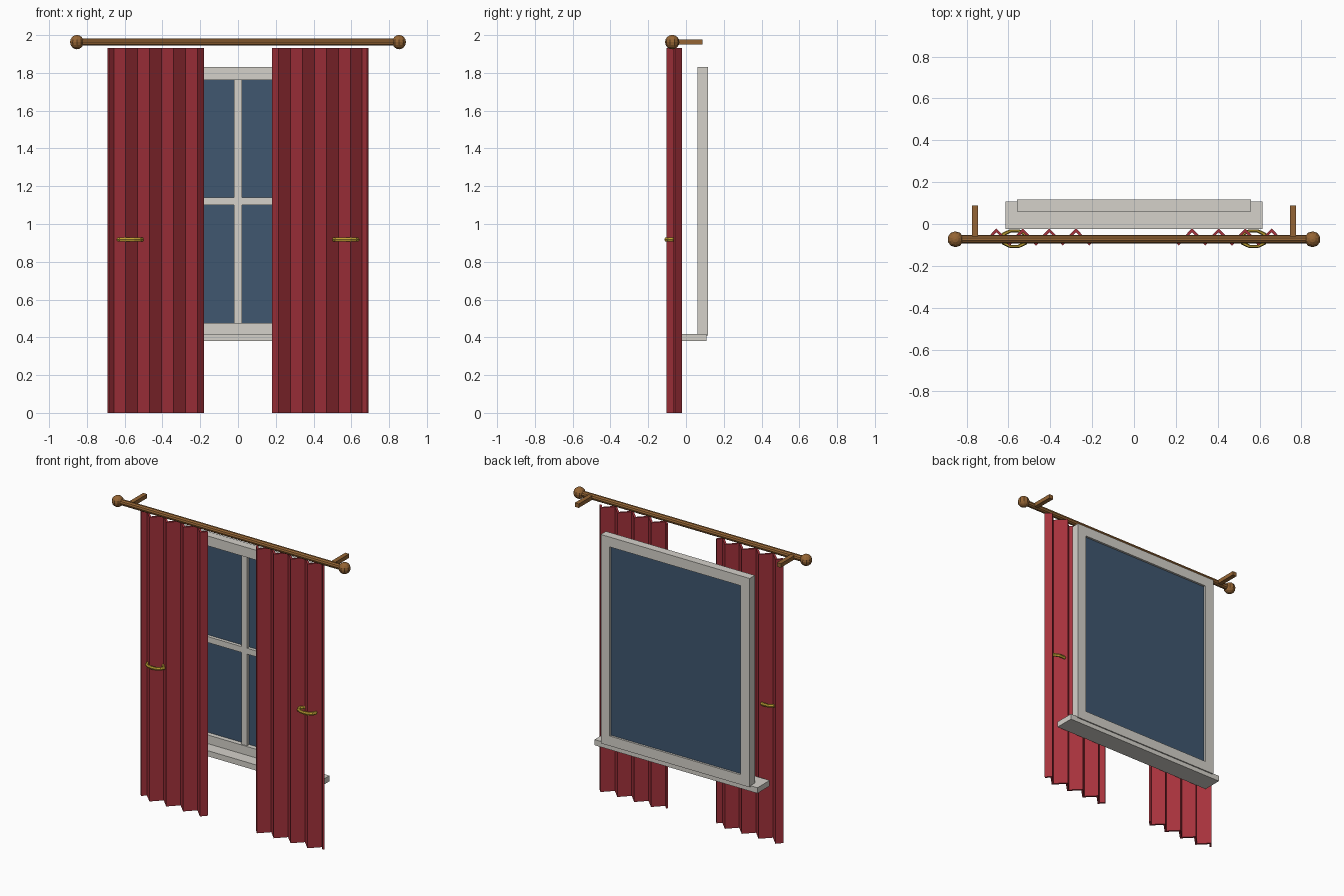
import bpy, bmesh, math
from mathutils import Matrix

if "Cube" in bpy.data.objects:
    bpy.data.objects.remove(bpy.data.objects["Cube"])


def material(name, rgb):
    m = bpy.data.materials.new(name)
    m.diffuse_color = (*rgb, 1)
    m.use_nodes = True
    m.node_tree.nodes["Principled BSDF"].inputs["Base Color"].default_value = m.diffuse_color
    return m


RED = material("curtain_red", (0.38, 0.032, 0.045))
WOOD = material("rod_wood", (0.30, 0.13, 0.035))
GOLD = material("holdback_gold", (0.53, 0.36, 0.035))
WHITE = material("frame_offwhite", (0.66, 0.64, 0.59))
GLASS = material("glass_blue", (0.05, 0.095, 0.16))


def finish(name, bm, mat):
    bmesh.ops.recalc_face_normals(bm, faces=bm.faces)
    me = bpy.data.meshes.new(name)
    bm.to_mesh(me)
    bm.free()
    me.materials.append(mat)
    ob = bpy.data.objects.new(name, me)
    bpy.context.collection.objects.link(ob)
    return ob


def add_box(bm, x0, x1, y0, y1, z0, z1):
    m = Matrix.Translation(((x0 + x1) / 2, (y0 + y1) / 2, (z0 + z1) / 2))
    bmesh.ops.create_cube(bm, size=1, matrix=m @ Matrix.Diagonal((x1 - x0, y1 - y0, z1 - z0, 1)))


def box(name, mat, *dims):
    bm = bmesh.new()
    add_box(bm, *dims)
    return finish(name, bm, mat)


# Window frame: rectangular ring extruded in y
W, Z0, Z1, B, Y0, Y1 = 0.56, 0.41, 1.83, 0.067, 0.06, 0.116
bm = bmesh.new()
rings = []
for y in (Y0, Y1):
    for b in (0, B):
        rings.append([bm.verts.new(p) for p in (
            (-W + b, y, Z0 + b), (W - b, y, Z0 + b), (W - b, y, Z1 - b), (-W + b, y, Z1 - b))])
for a, b in ((0, 1), (1, 3), (3, 2), (2, 0)):
    for i in range(4):
        j = (i + 1) % 4
        bm.faces.new((rings[a][i], rings[a][j], rings[b][j], rings[b][i]))
finish("window_frame", bm, WHITE)

# Glass, glazing bars and sill
box("glass", GLASS, -W + B, W - B, 0.092, 0.102, Z0 + B, Z1 - B)
box("vertical_bar", WHITE, -0.02, 0.02, 0.068, 0.094, Z0 + B, Z1 - B)
box("horizontal_bar", WHITE, -W + B, W - B, 0.07, 0.094, 1.10, 1.14)
box("sill", WHITE, -0.613, 0.613, -0.024, 0.108, 0.38, 0.418)

# Curtain rod
ROD_Y, ROD_Z = -0.073, 1.963
bm = bmesh.new()
bmesh.ops.create_cone(bm, cap_ends=True, segments=10, radius1=0.02, radius2=0.02, depth=1.70,
                      matrix=Matrix.Translation((0, ROD_Y, ROD_Z)) @ Matrix.Rotation(math.pi / 2, 4, 'Y'))
finish("curtain_rod", bm, WOOD)

for side, s in (("left", -1), ("right", 1)):
    # Finial and wall bracket
    bm = bmesh.new()
    bmesh.ops.create_uvsphere(bm, u_segments=10, v_segments=8, radius=0.038,
                              matrix=Matrix.Translation((s * 0.853, ROD_Y, ROD_Z)))
    finish(side + "_finial", bm, WOOD)
    box(side + "_bracket", WOOD, s * 0.76 - 0.015, s * 0.76 + 0.015, ROD_Y, 0.088, 1.95, 1.977)

    # Pleated curtain: zigzag strip with thickness
    step, amp, yc = 0.0634, 0.032, -0.062
    pts = [(0.687, yc)]
    pts += [(0.658 - i * step, yc + amp * (-1) ** i) for i in range(8)]
    pts.append((0.186, yc))
    bm = bmesh.new()
    cols = [[bm.verts.new((s * x, y, z)) for z in (0, 1.932)] for x, y in pts]
    for a, b in zip(cols, cols[1:]):
        bm.faces.new((a[0], b[0], b[1], a[1]))
    ob = finish(side + "_curtain", bm, RED)
    mod = ob.modifiers.new("thickness", 'SOLIDIFY')
    mod.thickness, mod.offset, mod.use_even_offset = 0.013, 0, True

    # Oval holdback ring
    bm = bmesh.new()
    N, M, R, r = 10, 6, 0.061, 0.012
    grid = []
    for i in range(N):
        a = 2 * math.pi * i / N
        row = []
        for j in range(M):
            t = 2 * math.pi * j / M
            d = R + r * math.cos(t)
            row.append(bm.verts.new((s * 0.571 + d * math.cos(a), -0.07 + 0.64 * d * math.sin(a),
                                     0.917 + r * math.sin(t))))
        grid.append(row)
    for i in range(N):
        for j in range(M):
            k, l = (i + 1) % N, (j + 1) % M
            bm.faces.new((grid[i][j], grid[k][j], grid[k][l], grid[i][l]))
    finish(side + "_holdback", bm, GOLD)
